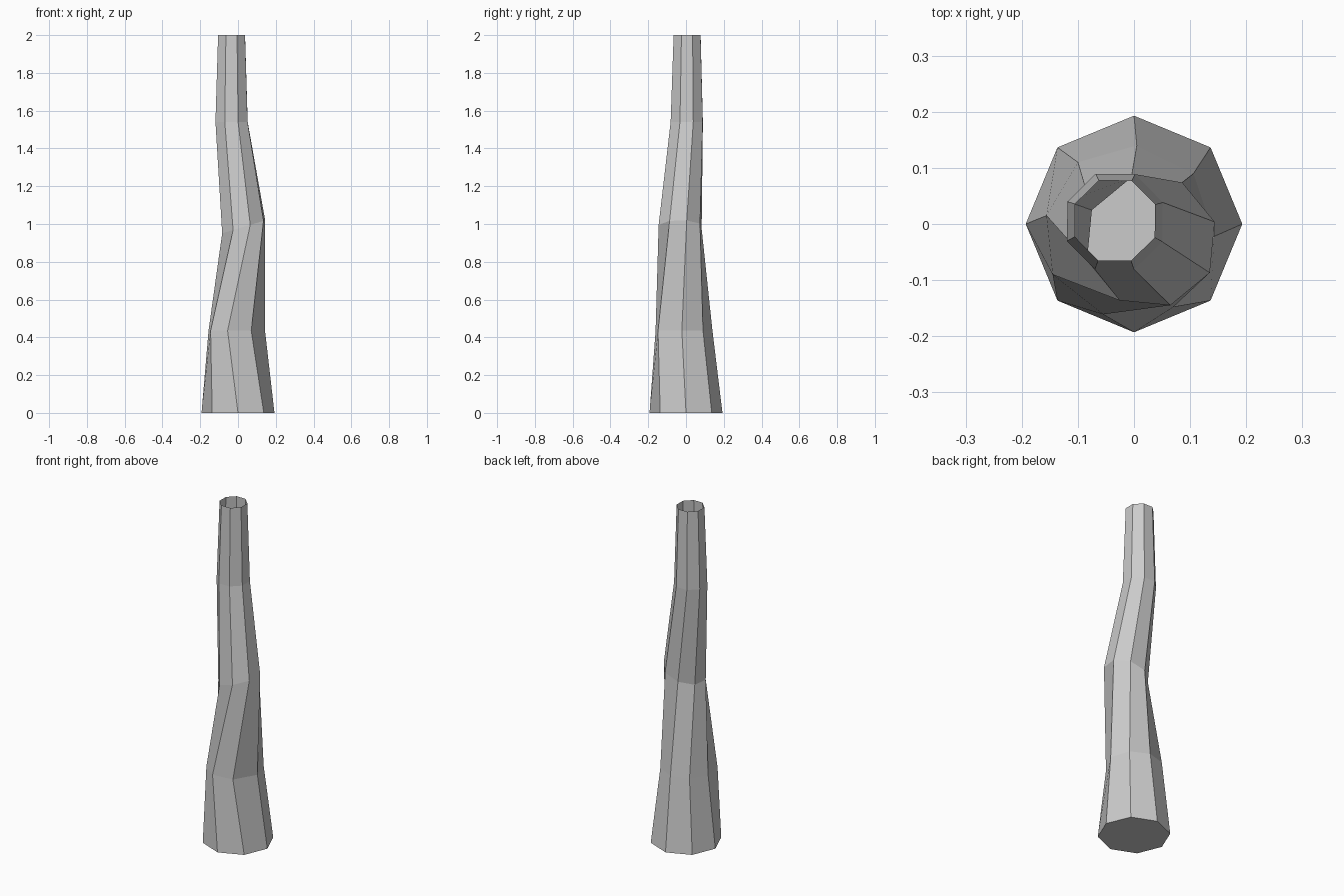
import bpy, bmesh
from math import cos, sin, radians

if "Cube" in bpy.data.objects:
    bpy.data.objects.remove(bpy.data.objects["Cube"])

SIDES = 8


def ring(cx, cy, z, r, twist, tilt=0.0):
    """Octagonal cross-section, twisted about z and tilted along x."""
    pts = []
    for i in range(SIDES):
        a = radians(twist + i * 360 / SIDES)
        pts.append((cx + r * cos(a), cy + r * sin(a), z + tilt * r * cos(a)))
    return pts


# Slightly irregular lower bend
lower_bend = [(x, y, 0.435) for x, y in (
    (0.143, -0.022), (0.106, 0.090), (0.005, 0.140), (-0.100, 0.110),
    (-0.156, 0.015), (-0.145, -0.090), (-0.055, -0.161), (0.070, -0.148))]

# Trunk cross-sections from base to open top
sections = [
    ring(0, 0, 0, 0.193, 0),
    lower_bend,
    ring(0.030, -0.031, 0.985, 0.119, 17, 0.3),
    ring(-0.034, 0.004, 1.54, 0.092, 22),
    ring(-0.034, 0.006, 2.0, 0.077, 22),
]

# Trunk: closed base, open top
bm = bmesh.new()
loops = [[bm.verts.new(p) for p in s] for s in sections]
for low, high in zip(loops, loops[1:]):
    for i in range(SIDES):
        j = (i + 1) % SIDES
        bm.faces.new((low[i], low[j], high[j], high[i]))
bm.faces.new(loops[0][::-1])

mesh = bpy.data.meshes.new("trunk")
bm.to_mesh(mesh)
bm.free()
bpy.context.collection.objects.link(bpy.data.objects.new("trunk", mesh))
